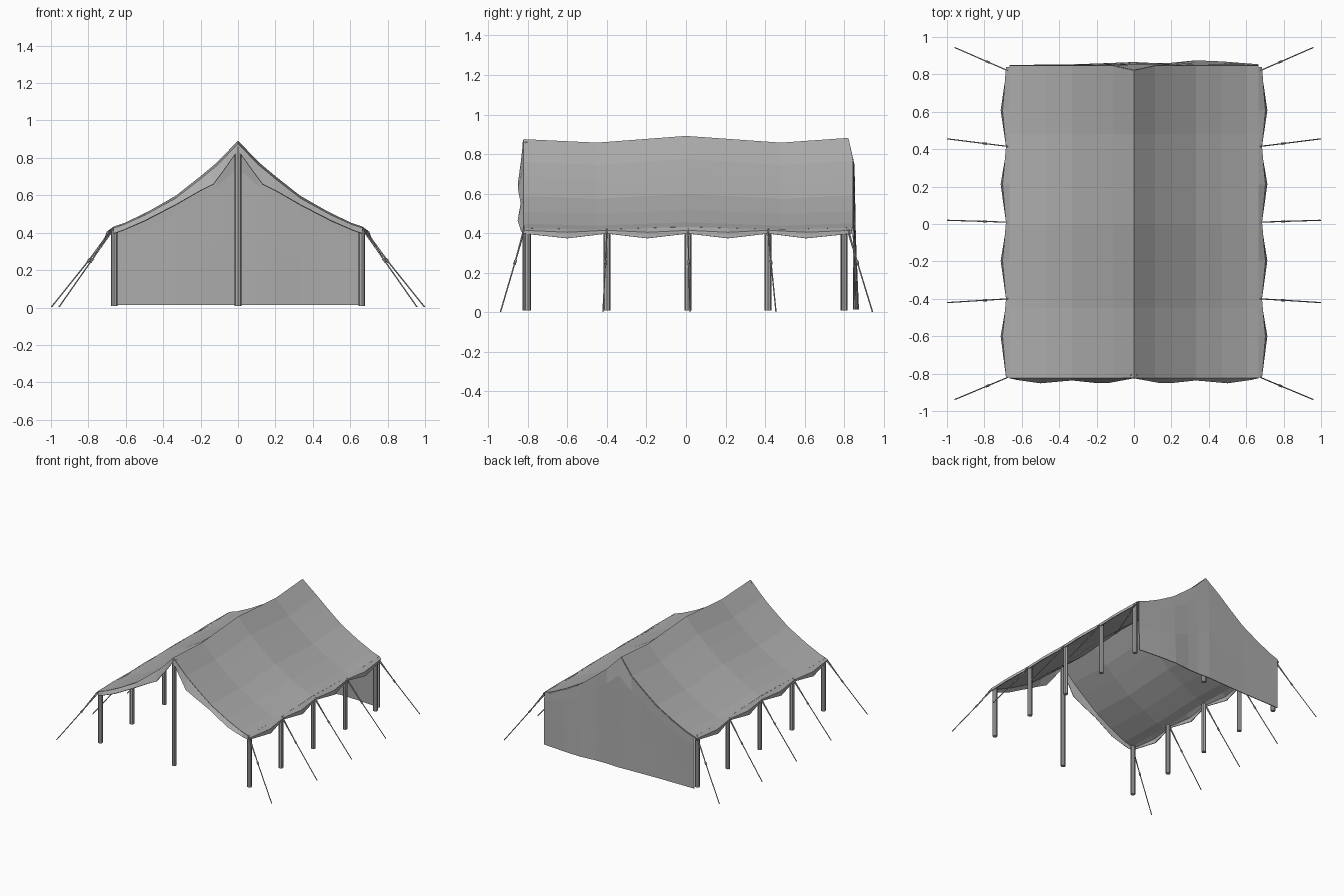
import bpy
import bmesh
from mathutils import Vector

if "Cube" in bpy.data.objects:
    bpy.data.objects.remove(bpy.data.objects["Cube"])


def make_material(name, value):
    mat = bpy.data.materials.new(name)
    mat.use_nodes = True
    colour = (value, value, value, 1)
    mat.diffuse_color = colour
    mat.node_tree.nodes["Principled BSDF"].inputs["Base Color"].default_value = colour
    return mat


GREY = make_material("canvas grey", 0.42)


def add_object(name, bm):
    mesh = bpy.data.meshes.new(name)
    bm.to_mesh(mesh)
    bm.free()
    mesh.materials.append(GREY)
    obj = bpy.data.objects.new(name, mesh)
    bpy.context.scene.collection.objects.link(obj)
    return obj


def cloth(name, rows, thickness=0.006):
    """Sheet of cloth spanning rows of points with equal length."""
    bm = bmesh.new()
    grid = [[bm.verts.new(p) for p in row] for row in rows]
    for a, b in zip(grid, grid[1:]):
        for i in range(len(a) - 1):
            bm.faces.new((a[i], a[i + 1], b[i + 1], b[i]))
    bmesh.ops.recalc_face_normals(bm, faces=bm.faces)
    obj = add_object(name, bm)
    solid = obj.modifiers.new("cloth thickness", 'SOLIDIFY')
    solid.thickness = thickness
    solid.offset = 0
    return obj


def rod(name, start, end, radius, sides=8):
    start, end = Vector(start), Vector(end)
    axis = end - start
    bm = bmesh.new()
    bmesh.ops.create_cone(bm, cap_ends=True, segments=sides, radius1=radius,
                          radius2=radius, depth=axis.length)
    obj = add_object(name, bm)
    obj.location = (start + end) / 2
    obj.rotation_euler = axis.to_track_quat('Z', 'Y').to_euler()
    return obj


def lerp(x, table):
    for (x0, z0), (x1, z1) in zip(table, table[1:]):
        if x <= x1:
            return z0 + (z1 - z0) * (x - x0) / (x1 - x0)
    return table[-1][1]


# Roof shape: cross-section plus a wavy ridge along the length
SECTION = [(0, 0.885), (0.11, 0.77), (0.2, 0.695), (0.33, 0.593),
           (0.47, 0.513), (0.6, 0.45), (0.665, 0.428)]
SAG = [(-0.83, -0.012), (-0.45, -0.03), (0, 0.004), (0.48, -0.03), (0.84, -0.006)]
HALF = [x for x, z in SECTION]
COLUMNS = [-x for x in reversed(HALF[1:])] + HALF


def roof_z(x, y):
    return lerp(abs(x), SECTION) + lerp(y, SAG) * (1 - 0.6 * abs(x) / 0.665)


def back_y(x):
    return 0.845 - 0.025 * max(0, 1 - abs(x) / 0.11)


roof_rows = [[(x, y, roof_z(x, y)) for x in COLUMNS]
             for y in (-0.82, -0.45, 0, 0.48)]
roof_rows.append([(x, back_y(x), roof_z(x, 0.84)) for x in COLUMNS])
cloth("roof", roof_rows)

# Scalloped front valance
DROP = [(0, 0.84), (0.06, 0.755), (0.13, 0.66), (0.2, 0.625),
        (0.33, 0.55), (0.5, 0.462), (0.62, 0.41), (0.665, 0.395)]
BULGE = [(0, 0), (0.16, 0.03), (0.33, 0.012), (0.53, 0.03), (0.665, 0)]
edge_x = [x for x, z in DROP]
edge_x = [-x for x in reversed(edge_x[1:])] + edge_x
cloth("front_valance", [
    [(x, -0.82, roof_z(x, -0.82)) for x in edge_x],
    [(x, -0.822 - lerp(abs(x), BULGE), lerp(abs(x), DROP)) for x in edge_x]])

# Back wall: leans in at the peak and billows towards the ground
FLARE = [(-0.665, 0), (-0.3, 0.004), (0, 0.016), (0.16, 0.008),
         (0.36, 0.028), (0.665, 0.004)]
wall_rows = []
for t in (0, 0.15, 0.55, 1):
    row = []
    for x in COLUMNS:
        top = roof_z(x, 0.84) - 0.004
        y = back_y(x) if t == 0 else 0.847 + lerp(x, FLARE) * t
        row.append((x, y, top + (0.013 - top) * t))
    wall_rows.append(row)
cloth("back_wall", wall_rows)

POSTS = (-0.8, -0.4, 0.01, 0.415, 0.8)
for side, label in ((1, "left"), (-1, "right")):
    # Eave valance pinned at each post and flaring between them
    stations = []
    for a, b in zip(POSTS, POSTS[1:]):
        stations += [(a, 0), ((a + b) / 2, 1)]
    stations.append((POSTS[-1], 0))
    stations[0] = (-0.82, 0)
    stations[-1] = (0.84, 0)
    cloth(label + "_eave_valance", [
        [(side * 0.665, y, roof_z(0.665, y)) for y, out in stations],
        [(side * (0.682 + 0.018 * out), y, 0.413 - 0.01 * out) for y, out in stations],
        [(side * (0.676 + 0.034 * out), y, 0.398 - 0.024 * out) for y, out in stations]])

    for i, y in enumerate(POSTS):
        # Eave post
        corner = i in (0, 4)
        x = side * 0.662
        rod(f"{label}_post_{i + 1}", (x, y, 0.008), (x, y, 0.415), 0.017)

        # Guy rope with its slider; the upper part is doubled
        top = Vector((side * 0.675, y + (0.02 if i == 4 else -0.02 if i == 0 else 0), 0.405))
        if corner:
            foot = Vector((side * 0.957, 0.943 if i == 4 else -0.938, 0.003))
        else:
            foot = Vector((side * 0.997, y + (-0.02, 0.01, 0.04)[i - 1], 0.003))
        grip = top.lerp(foot, 0.38)
        rod(f"{label}_rope_{i + 1}", top, foot, 0.0035, 6)
        rod(f"{label}_rope_loop_{i + 1}", top + Vector((0, 0, 0.016)), grip, 0.0035, 6)
        along = (foot - top).normalized() * 0.012
        rod(f"{label}_slider_{i + 1}", grip - along, grip + along, 0.007, 6)

# Ridge poles at both ends
for name, y in (("front_ridge_pole", -0.81), ("back_ridge_pole", 0.8)):
    rod(name, (0, y, 0.008), (0, y, 0.86), 0.018)
